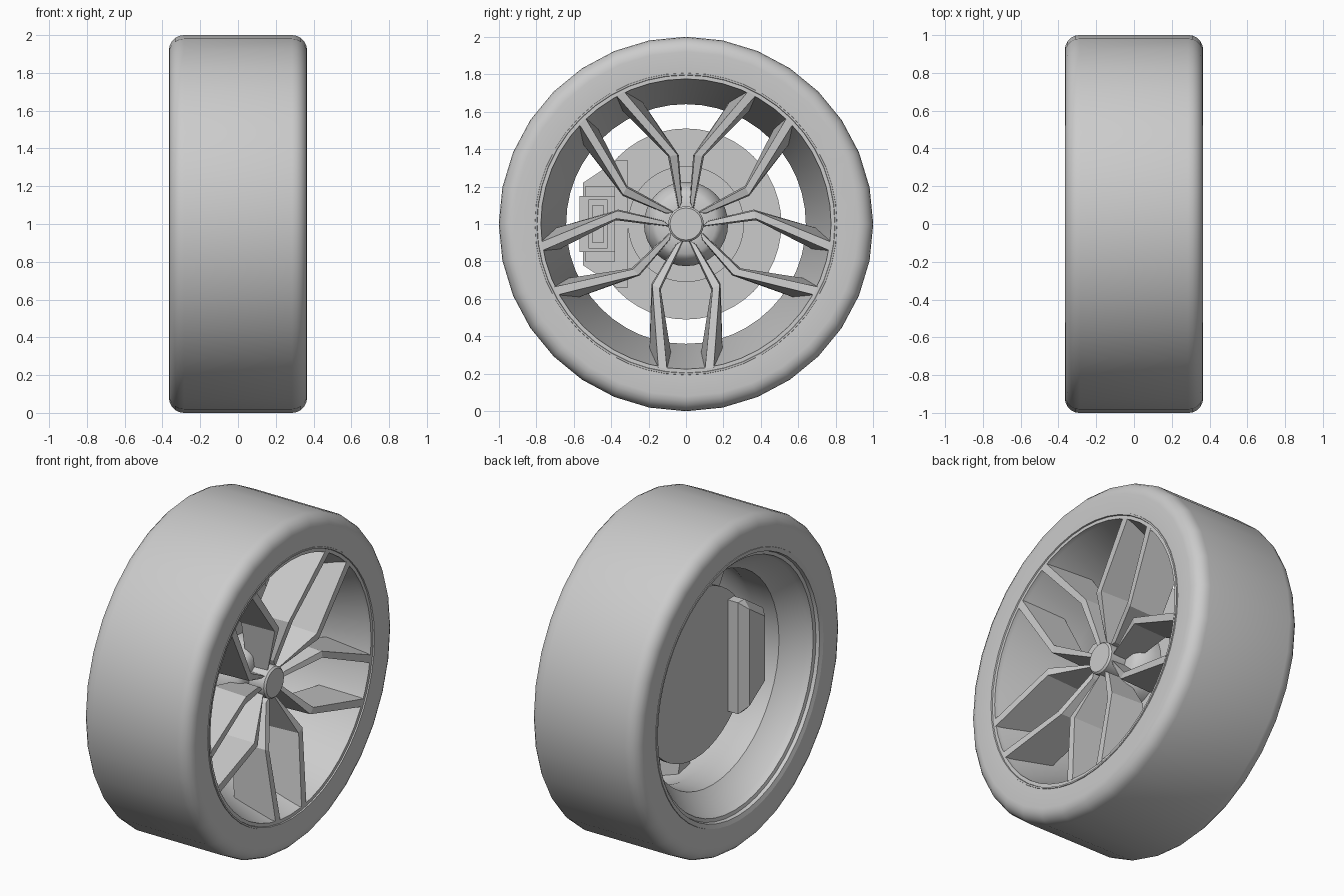
import bpy, bmesh
from math import sin, cos, pi, radians

cube = bpy.data.objects.get("Cube")
if cube:
    bpy.data.objects.remove(cube, do_unlink=True)

grey = bpy.data.materials.new("plain_grey")
grey.use_nodes = True
GREY = (0.6, 0.6, 0.6, 1)
grey.diffuse_color = GREY
grey.node_tree.nodes["Principled BSDF"].inputs["Base Color"].default_value = GREY


def finish(name, bm, smooth=None):
    """Turn a bmesh into a named, shaded object."""
    bmesh.ops.recalc_face_normals(bm, faces=bm.faces)
    mesh = bpy.data.meshes.new(name)
    bm.to_mesh(mesh)
    bm.free()
    mesh.materials.append(grey)
    obj = bpy.data.objects.new(name, mesh)
    bpy.context.collection.objects.link(obj)
    if smooth:
        bpy.ops.object.select_all(action="DESELECT")
        obj.select_set(True)
        bpy.context.view_layer.objects.active = obj
        bpy.ops.object.shade_smooth_by_angle(angle=radians(smooth))
    return obj


def lathe(name, profile, sides, closed=True, smooth=32):
    """Revolve (x, radius) points about the axle; open profiles get end caps."""
    bm = bmesh.new()
    rings = [[bm.verts.new((x, r * cos(2 * pi * i / sides), 1 + r * sin(2 * pi * i / sides)))
              for i in range(sides)] for x, r in profile]
    pairs = list(zip(rings, rings[1:]))
    if closed:
        pairs.append((rings[-1], rings[0]))
    else:
        bm.faces.new(rings[0])
        bm.faces.new(rings[-1])
    for a, b in pairs:
        for i in range(sides):
            j = (i + 1) % sides
            bm.faces.new((a[i], a[j], b[j], b[i]))
    return finish(name, bm, smooth)


def prism(name, outline, x0, x1, bevel=0):
    """Extrude a (y, z) outline along the axle."""
    bm = bmesh.new()
    ends = [[bm.verts.new((x, y, z)) for y, z in outline] for x in (x0, x1)]
    back = bm.faces.new(ends[0])
    bm.faces.new(ends[1])
    n = len(outline)
    for i in range(n):
        j = (i + 1) % n
        bm.faces.new((ends[0][i], ends[0][j], ends[1][j], ends[1][i]))
    if bevel:
        bmesh.ops.bevel(bm, geom=list(back.edges), offset=bevel, segments=1, affect="EDGES")
    return finish(name, bm)


def rect(y0, y1, half, z=1):
    return [(y0, z - half), (y1, z - half), (y1, z + half), (y0, z + half)]


# Tyre: flat tread, rounded shoulders, flat sidewalls
R = 0.08
shoulder = [(0.286 + R * cos(a), 0.92 + R * sin(a)) for a in (pi / 2 * k / 5 for k in range(6))]
side = [(0.36, 0.80)] + shoulder
lathe("tyre", side + [(-x, r) for x, r in reversed(side)], 32, smooth=40)

# Rim: front lip, tapered barrel, narrow throat, flared and stepped rear
lathe("rim", [(0.33, 0.815), (0.364, 0.806), (0.364, 0.797), (0.356, 0.795), (0.356, 0.775),
              (0.33, 0.772), (-0.02, 0.64), (-0.18, 0.64), (-0.29, 0.745), (-0.33, 0.755),
              (-0.335, 0.775), (-0.356, 0.78), (-0.364, 0.806), (-0.33, 0.815)], 48)

# Brake disc with raised centre, hub and cap
lathe("brake_disc", [(-0.065, 0.51), (-0.03, 0.51)], 48, closed=False)
lathe("disc_hat", [(-0.04, 0.31), (-0.005, 0.31)], 48, closed=False)
lathe("hub", [(-0.03, 0.225), (0.03, 0.225), (0.08, 0.21), (0.12, 0.185), (0.14, 0.16),
              (0.14, 0.09), (0.20, 0.085)], 32, closed=False, smooth=40)
lathe("centre_cap", [(0.12, 0.095), (0.24, 0.095), (0.25, 0.085)], 32, closed=False)

# Spokes: five pairs, each bent outward and deepest toward the rim.
# Each station: front inner, front outer, back outer, back inner as (x, radial, sideways)
STATIONS = [
    [(0.225, 0.085, 0.016), (0.225, 0.11, 0.052), (0.09, 0.11, 0.056), (0.09, 0.085, 0.010)],
    [(0.31, 0.345, 0.142), (0.31, 0.325, 0.18), (0.09, 0.32, 0.185), (0.09, 0.35, 0.135)],
    [(0.358, 0.772, 0.102), (0.358, 0.766, 0.148), (0.11, 0.675, 0.195), (0.11, 0.69, 0.08)],
]


def spoke(name, angle, mirror):
    bm = bmesh.new()
    rings = [[bm.verts.new((x, r * cos(angle) - t * mirror * sin(angle),
                            1 + r * sin(angle) + t * mirror * cos(angle)))
              for x, r, t in station] for station in STATIONS]
    bm.faces.new(rings[0])
    bm.faces.new(rings[-1])
    for a, b in zip(rings, rings[1:]):
        for i in range(4):
            j = (i + 1) % 4
            bm.faces.new((a[i], a[j], b[j], b[i]))
    finish(name, bm)


for k in range(5):
    for mirror, label in ((1, "a"), (-1, "b")):
        spoke(f"spoke_{k + 1}{label}", radians(72 * k - 90), mirror)

# Brake caliper: chamfered body clasping the disc, with a recessed front block
half = [(-0.31, 1.34), (-0.37, 1.34), (-0.55, 1.22)]
body = half + [(y, 2 - z) for y, z in reversed(half)]
prism("caliper_body", body, -0.18, -0.012, bevel=0.045)
prism("caliper_bridge", rect(-0.54, -0.38, 0.20), -0.02, 0.015)
prism("caliper_plate", rect(-0.57, -0.38, 0.15), -0.06, 0.03)
for name, outline in (("left", rect(-0.52, -0.50, 0.13)), ("right", rect(-0.44, -0.42, 0.13)),
                      ("top", rect(-0.50, -0.44, 0.015, 1.115)),
                      ("bottom", rect(-0.50, -0.44, 0.015, 0.885))):
    prism("caliper_frame_" + name, outline, 0.02, 0.06)
